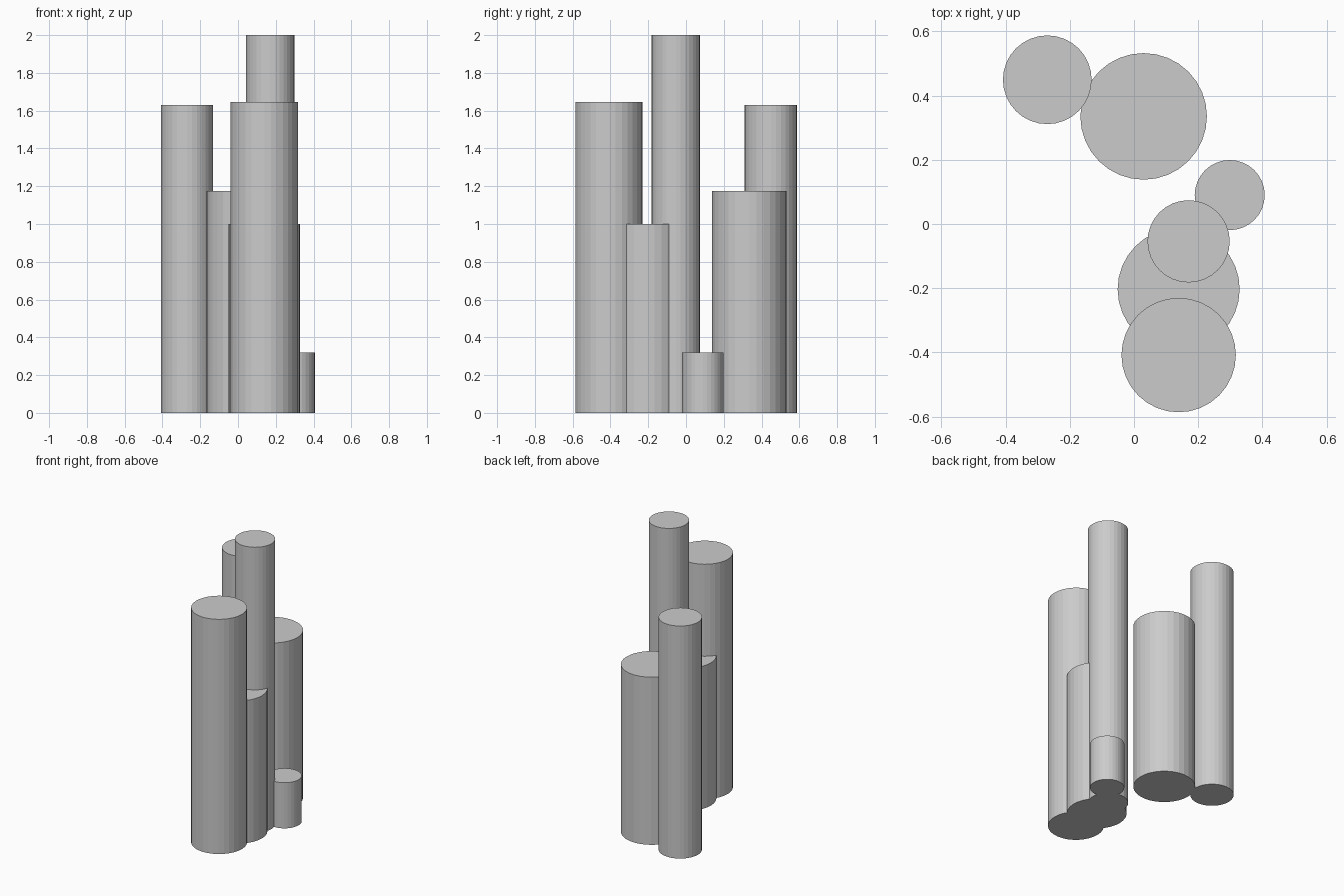
import bpy

if "Cube" in bpy.data.objects:
    bpy.data.objects.remove(bpy.data.objects["Cube"])

# One flat grey for everything
grey = bpy.data.materials.new("plain_grey")
grey.diffuse_color = (0.6, 0.6, 0.6, 1)
grey.use_nodes = True
grey.node_tree.nodes["Principled BSDF"].inputs["Base Color"].default_value = grey.diffuse_color


def column(name, x, y, radius, height):
    """Flat-faceted cylinder standing on the ground."""
    bpy.ops.mesh.primitive_cylinder_add(
        vertices=32, radius=radius, depth=height, location=(x, y, height / 2))
    ob = bpy.context.object
    ob.name = name
    ob.data.materials.append(grey)


# Cluster of columns: name, x, y, radius, height
for spec in (
    ("back_left_column", -0.270, 0.449, 0.138, 1.63),
    ("back_wide_column", 0.030, 0.335, 0.197, 1.175),
    ("short_column", 0.298, 0.090, 0.109, 0.32),
    ("tallest_column", 0.170, -0.054, 0.128, 2.0),
    ("middle_wide_column", 0.139, -0.203, 0.190, 1.0),
    ("front_column", 0.139, -0.408, 0.178, 1.645),
):
    column(*spec)
